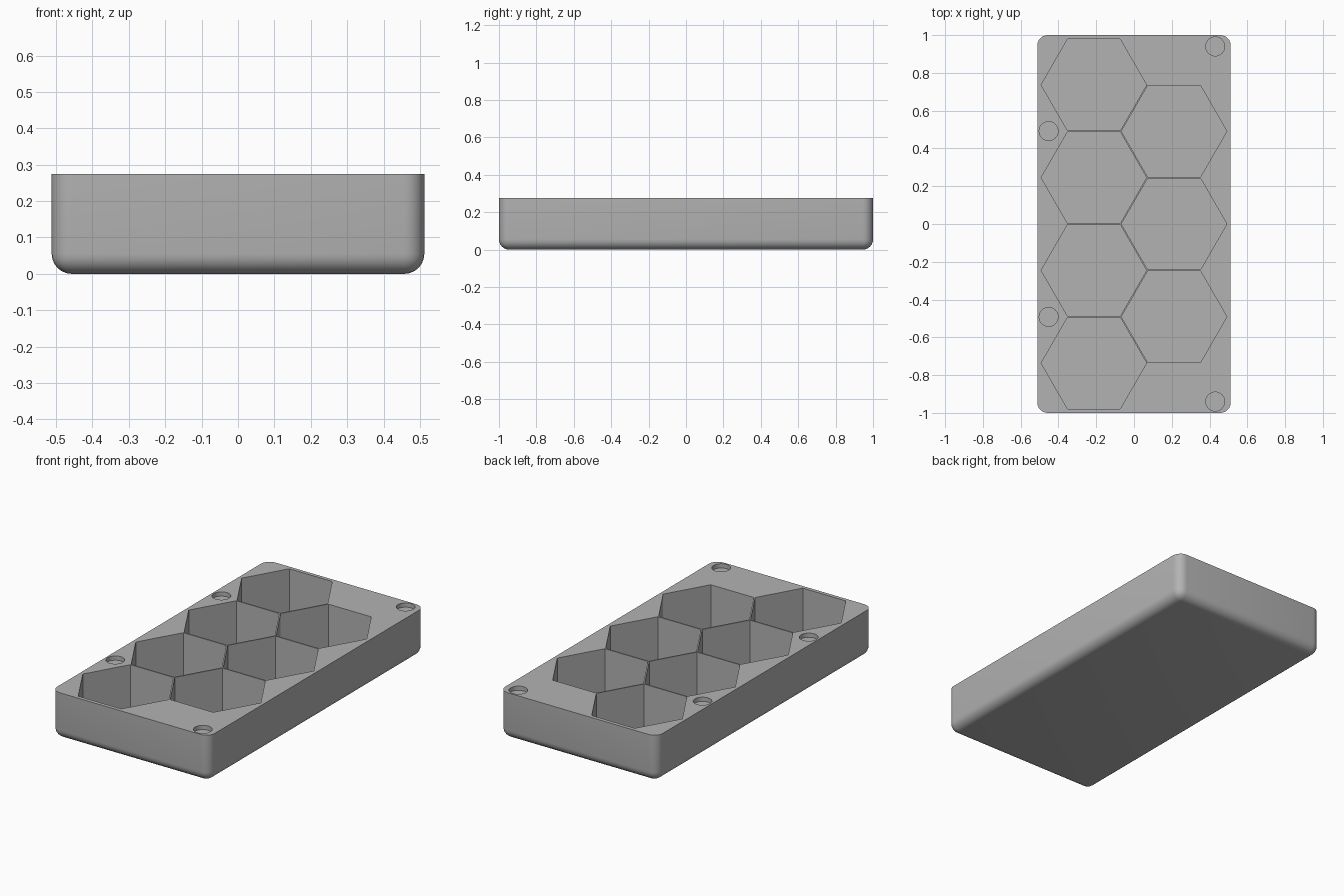
import bpy
import bmesh
import math
from mathutils import Matrix

cube = bpy.data.objects.get("Cube")
if cube:
    bpy.data.objects.remove(cube, do_unlink=True)

WIDTH, LENGTH, HEIGHT = 1.024, 2.0, 0.275
ROUND = 0.055
FLOOR = 0.02
PITCH = 0.491
HEX_RADIUS = 0.279
COLUMN_X = PITCH * math.sqrt(3) / 4

grey = bpy.data.materials.new("plain grey")
grey.use_nodes = True
colour = (0.45, 0.45, 0.45, 1)
grey.diffuse_color = colour
grey.node_tree.nodes["Principled BSDF"].inputs["Base Color"].default_value = colour


def make_object(name, bm):
    mesh = bpy.data.meshes.new(name)
    bm.to_mesh(mesh)
    bm.free()
    mesh.materials.append(grey)
    obj = bpy.data.objects.new(name, mesh)
    bpy.context.collection.objects.link(obj)
    return obj


def add_prism(bm, x, y, bottom, radius, sides, turn=0):
    """Upright prism from the given bottom to above the tray top."""
    top = HEIGHT + 0.1
    place = Matrix.Translation((x, y, (bottom + top) / 2)) @ Matrix.Rotation(turn, 4, "Z")
    bmesh.ops.create_cone(bm, cap_ends=True, segments=sides, radius1=radius,
                          radius2=radius, depth=top - bottom, matrix=place)


# Tray block: rounded everywhere except the flat top rim
bm = bmesh.new()
bmesh.ops.create_cube(bm, size=1, matrix=Matrix.Translation((0, 0, HEIGHT / 2))
                      @ Matrix.Diagonal((WIDTH, LENGTH, HEIGHT, 1)))
edges = [e for e in bm.edges if min(v.co.z for v in e.verts) < 0.01]
bmesh.ops.bevel(bm, geom=edges, offset=ROUND, segments=6, profile=0.5, affect="EDGES")
tray = make_object("hexagon_tray", bm)

# Hexagonal pockets: four on the right column, three staggered on the left
bm = bmesh.new()
for x, count in ((-COLUMN_X, 4), (COLUMN_X, 3)):
    for i in range(count):
        y = (i - (count - 1) / 2) * PITCH
        # a cone's first vertex may lie on y, so turn a corner towards x
        add_prism(bm, x, y, FLOOR, HEX_RADIUS, 6, math.pi / 2)
for v in bm.verts:
    v.co.z = round(v.co.z, 4)

# Shallow round recesses in the rim
for x, y in ((0.43, 0.94), (-0.452, 0.492)):
    for side in (-1, 1):
        add_prism(bm, x, y * side, HEIGHT - 0.025, 0.05, 40)
cutter = make_object("pocket_cutter", bm)
cutter.hide_render = True

# Cut the pockets, then drop the cutter
cut = tray.modifiers.new("pockets", "BOOLEAN")
cut.operation = "DIFFERENCE"
cut.solver = "EXACT"
cut.object = cutter
bpy.context.view_layer.objects.active = tray
bpy.ops.object.select_all(action="DESELECT")
tray.select_set(True)
bpy.ops.object.modifier_apply(modifier=cut.name)
bpy.data.objects.remove(cutter, do_unlink=True)

bpy.ops.object.shade_smooth_by_angle(angle=math.radians(30))
